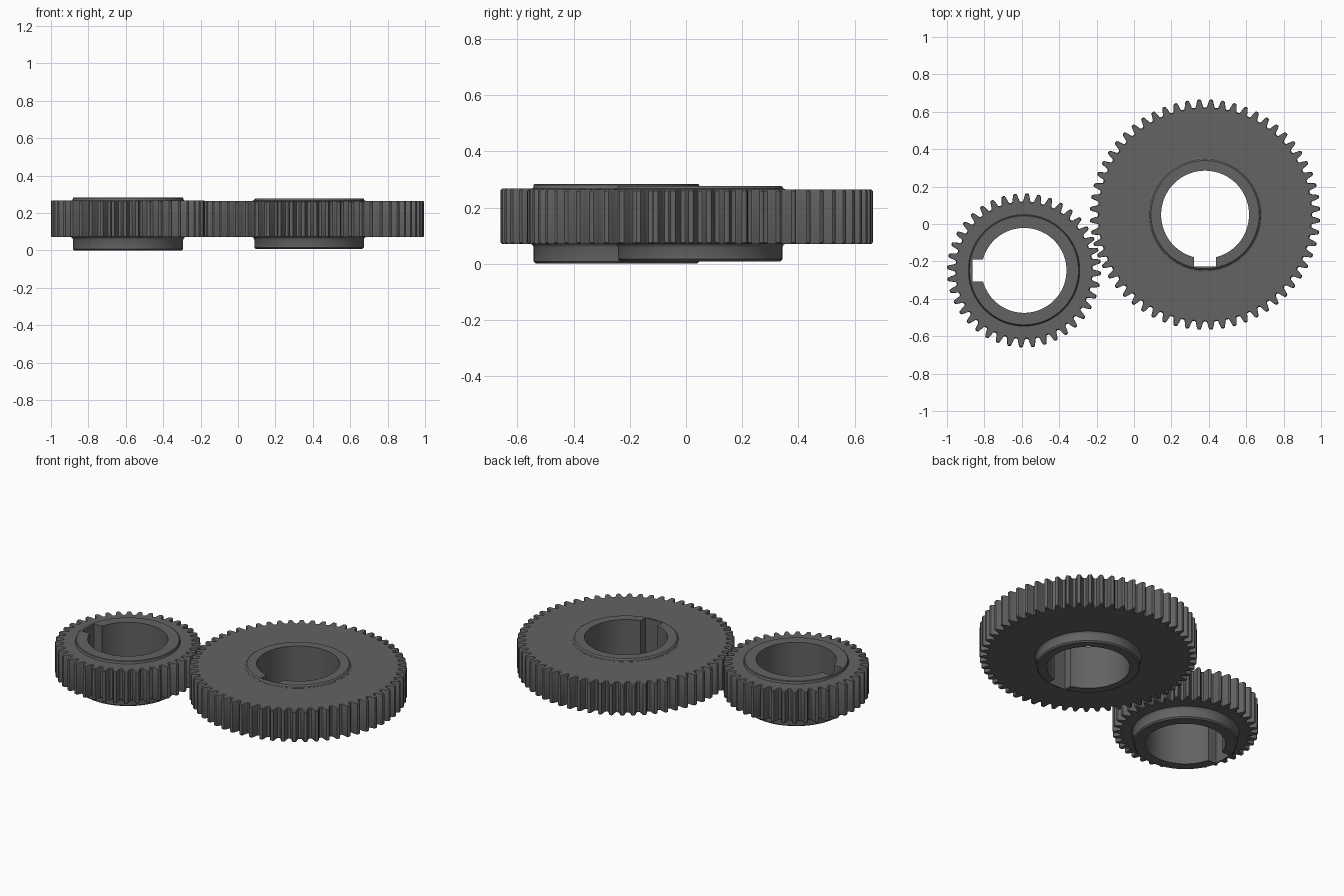
import bpy, bmesh
from math import pi, sin, cos, asin, atan2, radians

cube = bpy.data.objects.get("Cube")
if cube:
    bpy.data.objects.remove(cube)

# Dark steel for every part
steel = bpy.data.materials.new("dark_steel")
steel.use_nodes = True
colour = (0.125, 0.125, 0.125, 1)
steel.diffuse_color = colour
steel.node_tree.nodes["Principled BSDF"].inputs["Base Color"].default_value = colour


def loft(name, centre, rings):
    """Bridge rings of points one after another, closing last to first."""
    bm = bmesh.new()
    loops = [[bm.verts.new(p) for p in ring] for ring in rings]
    n = len(loops[0])
    for a, b in zip(loops, loops[1:] + loops[:1]):
        for i in range(n):
            j = (i + 1) % n
            bm.faces.new((a[i], a[j], b[j], b[i]))
    bmesh.ops.recalc_face_normals(bm, faces=bm.faces)
    mesh = bpy.data.meshes.new(name)
    bm.to_mesh(mesh)
    bm.free()
    mesh.materials.append(steel)
    obj = bpy.data.objects.new(name, mesh)
    obj.location = (*centre, 0)
    bpy.context.collection.objects.link(obj)
    bpy.ops.object.select_all(action='DESELECT')
    obj.select_set(True)
    bpy.context.view_layer.objects.active = obj
    bpy.ops.object.shade_smooth_by_angle(angle=radians(32))


def polar(radii, angles, z):
    return [(r * cos(a), r * sin(a), z) for r, a in zip(radii, angles)]


# Half of a tooth: (fraction of pitch, fraction of tooth depth)
HALF_TOOTH = [(-.5, 0), (-.38, .02), (-.32, .12), (-.26, .42),
              (-.2, .72), (-.14, .94), (-.07, 1)]
TOOTH = HALF_TOOTH + [(-f, d) for f, d in reversed(HALF_TOOTH[1:])]


def toothed_rim(name, centre, teeth, phase, tip, root, inner, z0, z1):
    pitch = 2 * pi / teeth
    angles = [phase + (k + f) * pitch for k in range(teeth) for f, d in TOOTH]
    radii = [root + d * (tip - root) for k in range(teeth) for f, d in TOOTH]
    bevel = 0.005
    small = [r - bevel for r in radii]
    hole = [inner] * len(angles)
    loft(name, centre, [
        polar(hole, angles, z0), polar(small, angles, z0),
        polar(radii, angles, z0 + bevel), polar(radii, angles, z1 - bevel),
        polar(small, angles, z1), polar(hole, angles, z1)])


def keyed_hub(name, centre, bore, radius, key_angle, key_depth, fillet, z0, z1, face0, face1):
    # Bore outline: round arc, then the flat-bottomed keyway
    half = 0.059
    edge, corner = asin(half / bore), atan2(half, key_depth)
    arc, flat = 96, 8
    angles = [edge + i * (2 * pi - 2 * edge) / arc for i in range(arc + 1)]
    radii = [bore] * len(angles)
    for i in range(flat + 1):
        a = -corner + 2 * corner * i / flat
        angles.append(a)
        radii.append(key_depth / cos(a))
    angles = [a + key_angle for a in angles]
    # Outside profile: chamfered foot, neck, fillets at the gear faces
    profile = [(radius - .008, z0), (radius, z0 + .008), (radius, face0 - .012),
               (radius + .004, face0 - .004), (radius + .012, face0 + .002),
               (radius + fillet, face1 - .002), (radius + fillet, face1 + .001),
               (radius + fillet * .3, face1 + .004),
               (radius, z1 - .003), (radius - .004, z1)]
    rings = [polar(radii, angles, z0)]
    rings += [polar([r] * len(angles), angles, z) for r, z in profile]
    rings.append(polar(radii, angles, z1))
    loft(name, centre, rings)


# Large gear
large = (0.38, 0.05)
toothed_rim("large_gear_rim", large, 60, radians(3), 0.616, 0.572, 0.285, 0.071, 0.264)
keyed_hub("large_gear_hub", large, 0.235, 0.293, -pi / 2, 0.277, 0.012,
          0.008, 0.277, 0.071, 0.264)

# Small gear, turned so its teeth mesh
small = (-0.588, -0.248)
toothed_rim("small_gear_rim", small, 40, radians(6.75), 0.412, 0.367, 0.285, 0.071, 0.268)
keyed_hub("small_gear_hub", small, 0.227, 0.295, pi, 0.276, 0.003,
          0, 0.284, 0.071, 0.268)
